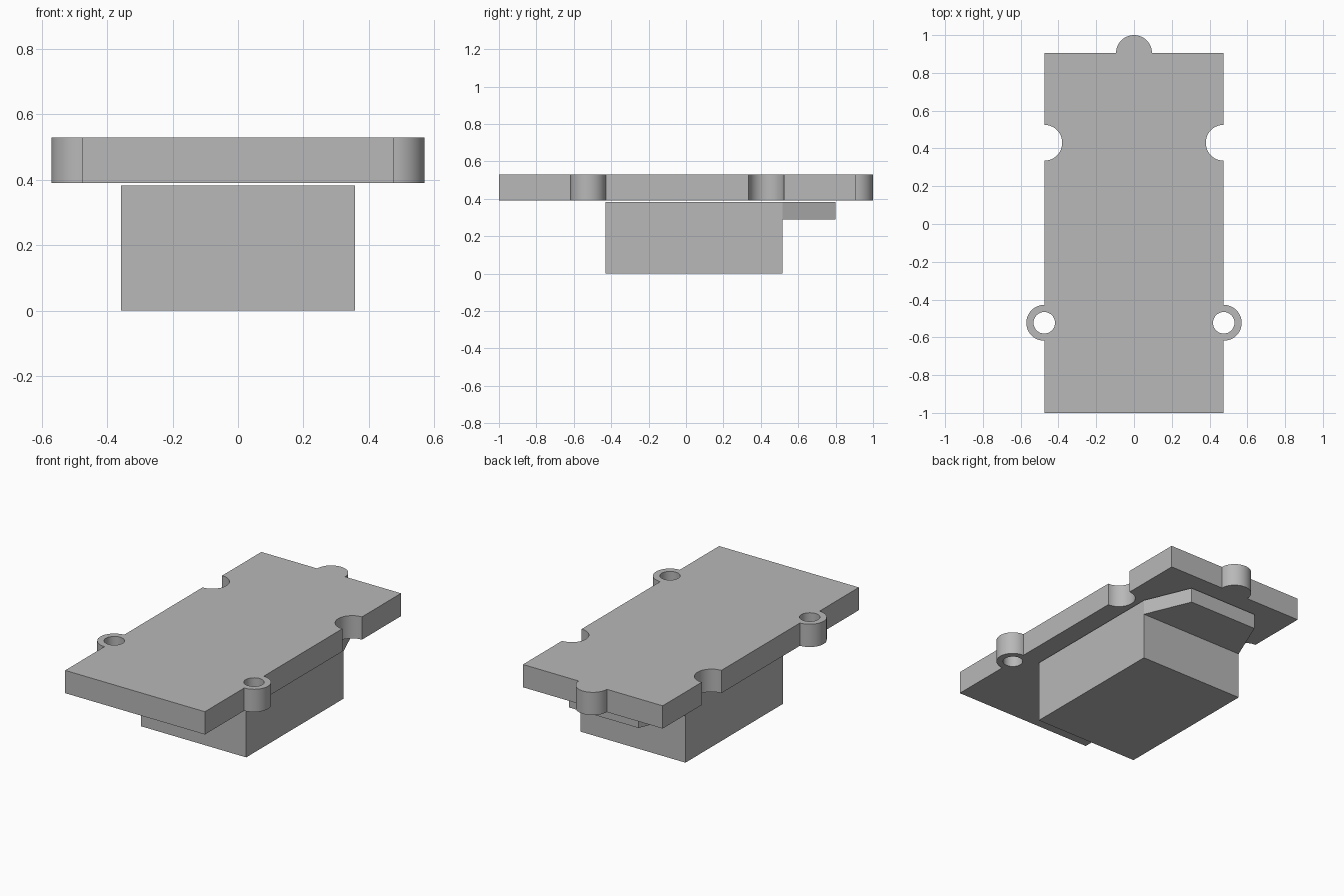
import bpy
import bmesh
from math import cos, sin, radians

cube = bpy.data.objects.get("Cube")
if cube:
    bpy.data.objects.remove(cube, do_unlink=True)

grey = bpy.data.materials.new("plain grey")
grey.use_nodes = True
colour = (0.48, 0.48, 0.48, 1)
grey.diffuse_color = colour
grey.node_tree.nodes["Principled BSDF"].inputs["Base Color"].default_value = colour

HALF = 0.475     # half width of the plate
R = 0.095        # radius of ears, notches and tab
EAR_Y, NOTCH_Y, BACK_Y = -0.523, 0.43, 0.905


def arc(cx, cy, r, start, end, steps):
    angles = [radians(start + (end - start) * i / steps) for i in range(steps + 1)]
    return [(cx + r * cos(a), cy + r * sin(a)) for a in angles]


def finish(name, mesh, smooth):
    bm = bmesh.new()
    bm.from_mesh(mesh)
    bmesh.ops.remove_doubles(bm, verts=bm.verts, dist=0.0005)
    bmesh.ops.recalc_face_normals(bm, faces=bm.faces)
    bm.to_mesh(mesh)
    bm.free()
    mesh.materials.clear()
    mesh.materials.append(grey)
    ob = bpy.data.objects.new(name, mesh)
    bpy.context.collection.objects.link(ob)
    if smooth:
        bpy.ops.object.select_all(action='DESELECT')
        ob.select_set(True)
        bpy.context.view_layer.objects.active = ob
        bpy.ops.object.shade_smooth_by_angle(angle=radians(30))
    return ob


def extrude_loops(name, loops, z0, z1, smooth=False):
    """Solid between z0 and z1 from an outline and optional hole loops."""
    curve = bpy.data.curves.new(name + " profile", 'CURVE')
    curve.dimensions = '2D'
    curve.fill_mode = 'BOTH'
    curve.extrude = (z1 - z0) / 2
    for loop in loops:
        spline = curve.splines.new('POLY')
        spline.points.add(len(loop) - 1)
        for point, (x, y) in zip(spline.points, loop):
            point.co = (x, y, 0, 1)
        spline.use_cyclic_u = True
    helper = bpy.data.objects.new(name + " helper", curve)
    bpy.context.collection.objects.link(helper)
    graph = bpy.context.evaluated_depsgraph_get()
    mesh = bpy.data.meshes.new_from_object(helper.evaluated_get(graph))
    bpy.data.objects.remove(helper, do_unlink=True)
    bpy.data.curves.remove(curve)
    for v in mesh.vertices:
        v.co.z += (z0 + z1) / 2
    return finish(name, mesh, smooth)


# Cover plate: half outline with ear, notch and back tab, mirrored
half = [(HALF, -1)]
half += arc(HALF, EAR_Y, R, -90, 90, 24)
half += arc(HALF, NOTCH_Y, R, -90, -270, 24)
half += [(HALF, BACK_Y)]
half += arc(0, BACK_Y, R, 0, 90, 12)
outline = half + [(-x, y) for x, y in reversed(half[:-1])]
holes = [arc(s * HALF, EAR_Y, 0.057, 0, 360, 32)[:-1] for s in (1, -1)]
extrude_loops("cover_plate", [outline] + holes, 0.39, 0.53, smooth=True)

# Body block under the plate, with a tapered shelf at its back
SIDE, TIP = 0.357, 0.237
FRONT, STEP, END = -0.43, 0.515, 0.80
LOW, TOP = 0.29, 0.383
bm = bmesh.new()


def ring(z):
    corners = ((-SIDE, FRONT), (SIDE, FRONT), (SIDE, STEP), (-SIDE, STEP))
    return [bm.verts.new((x, y, z)) for x, y in corners]


base, middle, top = ring(0), ring(LOW), ring(TOP)
bm.faces.new(base)
bm.faces.new(top)
for lower, upper in ((base, middle), (middle, top)):
    for i in range(4):
        j = (i + 1) % 4
        bm.faces.new((lower[i], lower[j], upper[j], upper[i]))

# Extrude the upper back face into the shelf and narrow its end
back = next(f for f in bm.faces
            if all(v.co.y > STEP - 0.01 and v.co.z > LOW - 0.01 for v in f.verts))
result = bmesh.ops.extrude_face_region(bm, geom=[back])
for v in result["geom"]:
    if isinstance(v, bmesh.types.BMVert):
        v.co.y = END
        v.co.x *= TIP / SIDE
if back.is_valid:
    bm.faces.remove(back)
body = bpy.data.meshes.new("body_block")
bm.to_mesh(body)
bm.free()
finish("body_block", body, smooth=False)
